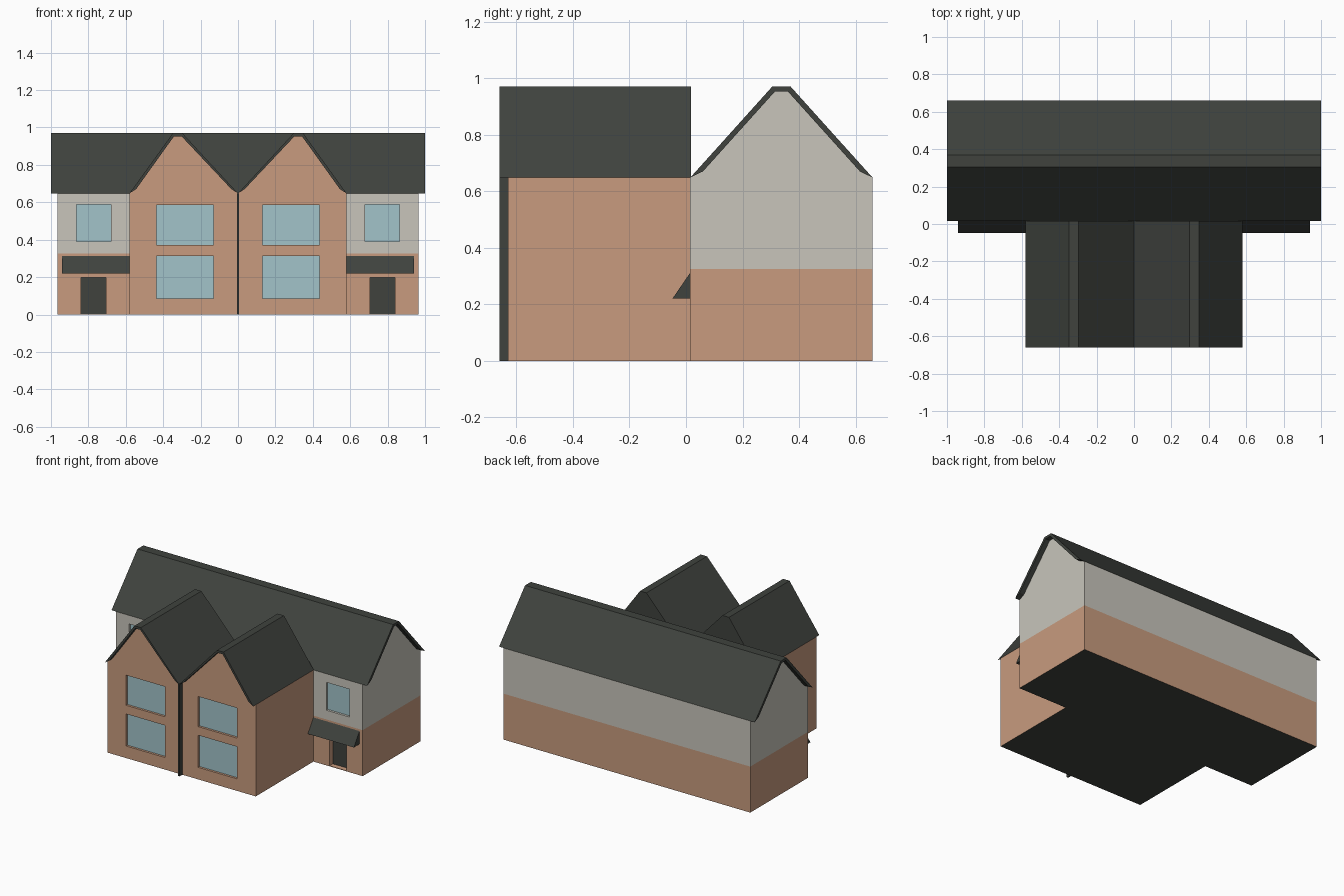
import bpy, bmesh

if "Cube" in bpy.data.objects:
    bpy.data.objects.remove(bpy.data.objects["Cube"])


def material(name, rgb):
    m = bpy.data.materials.new(name)
    m.diffuse_color = (*rgb, 1)
    m.use_nodes = True
    m.node_tree.nodes["Principled BSDF"].inputs["Base Color"].default_value = m.diffuse_color
    return m


BRICK = material("brick", (0.58, 0.33, 0.21))
RENDER = material("cream_render", (0.58, 0.56, 0.50))
SLATE = material("slate", (0.05, 0.055, 0.048))
GLASS = material("glass", (0.36, 0.55, 0.59))


def prism(name, profile, axis, a, b, mat):
    """Extrude a 2D profile (y,z along x, or x,z along y) from a to b."""
    bm = bmesh.new()
    vs = [bm.verts.new((a, p, q) if axis == "x" else (p, a, q)) for p, q in profile]
    face = bm.faces.new(vs)
    ext = bmesh.ops.extrude_face_region(bm, geom=[face])
    step = (b - a, 0, 0) if axis == "x" else (0, b - a, 0)
    moved = [g for g in ext["geom"] if isinstance(g, bmesh.types.BMVert)]
    bmesh.ops.translate(bm, verts=moved, vec=step)
    bmesh.ops.recalc_face_normals(bm, faces=bm.faces)
    me = bpy.data.meshes.new(name)
    bm.to_mesh(me)
    bm.free()
    me.materials.append(mat)
    ob = bpy.data.objects.new(name, me)
    bpy.context.collection.objects.link(ob)
    return ob


def box(name, x0, x1, y0, y1, z0, z1, mat):
    x0, x1 = sorted((x0, x1))
    return prism(name, [(x0, z0), (x1, z0), (x1, z1), (x0, z1)], "y", y0, y1, mat)


def dark_base(ob):
    ob.data.materials.append(SLATE)
    for f in ob.data.polygons:
        if f.normal.z < -0.9 and f.center.z < 0.001:
            f.material_index = 1


def recess(wall, name, x0, x1, z0, z1, y, depth, mat):
    """Cut an opening into a wall and set a panel at its back."""
    cutter = box(name + "_cutter", x0, x1, y - 0.05, y + depth, z0, z1, wall.data.materials[0])
    cutter.hide_render = True
    cutter.hide_viewport = True
    mod = wall.modifiers.new(name, "BOOLEAN")
    mod.operation = "DIFFERENCE"
    mod.solver = "EXACT"
    mod.object = cutter
    box(name, x0, x1, y + depth - 0.004, y + depth, z0, z1, mat)


FRONT, BACK, WING = 0.015, 0.66, -0.63

# main block: brick ground floor, rendered upper floor with gable ends
ground = box("ground_floor", -0.965, 0.965, FRONT, BACK, 0, 0.325, BRICK)
dark_base(ground)
under = [(0.615, 0.67), (0.36, 0.953), (0.315, 0.953), (0.06, 0.67)]
upper = prism("upper_floor", [(FRONT, 0.325), (BACK, 0.325), (BACK, 0.648)] + under
              + [(FRONT, 0.648)], "x", -0.965, 0.965, RENDER)

# main roof shell
prism("main_roof", [(FRONT, 0.648), (0.305, 0.97), (0.37, 0.97), (BACK, 0.648)] + under,
      "x", -1, 1, SLATE)

for s, side in ((-1, "left"), (1, "right")):
    # projecting gabled wing
    inner = [(s * x, z) for x, z in ((0.035, 0.67), (0.302, 0.953), (0.342, 0.953), (0.545, 0.67))]
    wing = prism(side + "_wing", [(0, 0), (0, 0.648)] + inner + [(s * 0.58, 0.648), (s * 0.58, 0)],
                 "y", WING, FRONT, BRICK)
    dark_base(wing)
    outer = [(s * 0.58, 0.648), (s * 0.348, 0.97), (s * 0.298, 0.97), (0, 0.648)]
    prism(side + "_wing_roof", outer + inner, "y", -0.66, FRONT, SLATE)
    prism(side + "_wing_back_gable", outer, "y", FRONT - 0.004, FRONT + 0.002, SLATE)

    # wing windows
    for label, z0, z1 in (("lower", 0.085, 0.312), ("upper", 0.373, 0.586)):
        recess(wing, f"{side}_wing_{label}_window", s * 0.13, s * 0.435, z0, z1, WING, 0.02, GLASS)

    # bedroom window, front door and porch canopy
    recess(upper, side + "_bedroom_window", s * 0.68, s * 0.863, 0.39, 0.587, FRONT, 0.02, GLASS)
    recess(ground, side + "_front_door", s * 0.706, s * 0.84, 0.004, 0.198, FRONT, 0.04, SLATE)
    prism(side + "_porch_canopy", [(FRONT, 0.22), (-0.048, 0.22), (FRONT, 0.312)],
          "x", s * 0.58, s * 0.94, SLATE)

# rainwater pipe between the wings
box("drain_pipe", -0.006, 0.006, -0.66, WING, 0, 0.648, SLATE)
